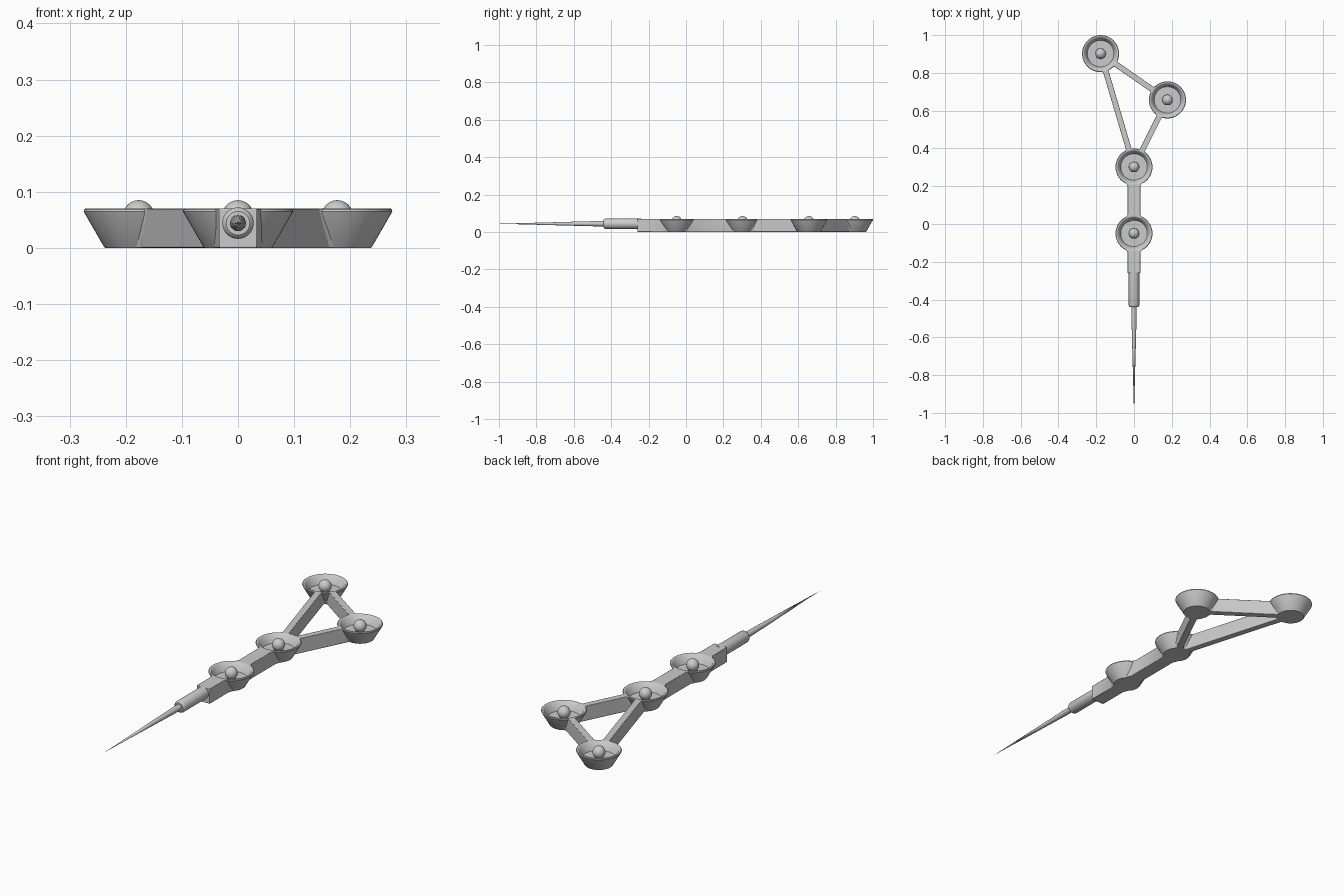
import bpy, bmesh, math
from mathutils import Vector, Matrix

if "Cube" in bpy.data.objects:
    bpy.data.objects.remove(bpy.data.objects["Cube"])

RIM_R, BASE_R, TOP = 0.098, 0.062, 0.07


def finish(bm, name, angle=35):
    bmesh.ops.remove_doubles(bm, verts=bm.verts, dist=1e-5)
    bmesh.ops.recalc_face_normals(bm, faces=bm.faces)
    me = bpy.data.meshes.new(name)
    bm.to_mesh(me)
    bm.free()
    ob = bpy.data.objects.new(name, me)
    bpy.context.collection.objects.link(ob)
    bpy.ops.object.select_all(action='DESELECT')
    ob.select_set(True)
    bpy.context.view_layer.objects.active = ob
    bpy.ops.object.shade_smooth_by_angle(angle=math.radians(angle))
    return ob


def lathe(name, profile, matrix, seg=48):
    """Revolve (radius, height) points about z, then place with matrix."""
    bm = bmesh.new()
    vs = [bm.verts.new((r, 0, h)) for r, h in profile]
    es = [bm.edges.new(p) for p in zip(vs, vs[1:])]
    bmesh.ops.spin(bm, geom=vs + es, cent=(0, 0, 0), axis=(0, 0, 1),
                   angle=math.tau, steps=seg)
    bmesh.ops.remove_doubles(bm, verts=bm.verts, dist=1e-5)
    bm.transform(matrix)
    return finish(bm, name)


def bar(name, a, b, half, flare, end_cup=True):
    """Full-height bar between two cups; ends flare and follow the cup wall."""
    a, b = Vector(a), Vector(b)
    length = (b - a).length
    d = (b - a).normalized()
    n = Vector((-d.y, d.x))
    rows = []
    for z, r in ((0, BASE_R - 0.004), (TOP, RIM_R - 0.005)):
        wide = min(half + flare, r * 0.9)
        edge = math.sqrt(r * r - wide * wide)
        neck = r + flare * 0.8
        start = [(neck, half), (edge, wide), (r, 0), (edge, -wide), (neck, -half)]
        if end_cup:
            stop = [(length - u, -w) for u, w in start]
        else:
            stop = [(length, -half), (length, half)]
        rows.append([(a + d * u + n * w, z) for u, w in start + stop])
    bm = bmesh.new()
    low, high = [[bm.verts.new((p.x, p.y, z)) for p, z in row] for row in rows]
    bm.faces.new(low)
    bm.faces.new(high)
    for i in range(len(low)):
        j = (i + 1) % len(low)
        bm.faces.new((low[i], low[j], high[j], high[i]))
    ob = finish(bm, name, 30)
    bev = ob.modifiers.new("soft_edges", 'BEVEL')
    bev.width, bev.segments, bev.limit_method = 0.002, 2, 'ANGLE'
    return ob


# Tracking marker cups with ball and post
cups = [(0, -0.05), (0, 0.302), (0.177, 0.657), (-0.177, 0.902)]
cup_profile = [(0, 0), (BASE_R - 0.002, 0), (BASE_R, 0.002), (0.096, 0.061),
               (RIM_R, 0.065), (0.0975, 0.068), (0.095, TOP), (0.089, TOP),
               (0.086, 0.068), (0.070, 0.032), (0, 0.032)]
post_profile = [(0, 0.028), (0.018, 0.028), (0.018, 0.036), (0.012, 0.040), (0.012, 0.055), (0, 0.055)]
ball_r = 0.028
ball_profile = [(ball_r * math.sin(t * math.pi / 12),
                 0.057 - ball_r * math.cos(t * math.pi / 12)) for t in range(13)]
for i, (x, y) in enumerate(cups):
    m = Matrix.Translation((x, y, 0))
    lathe(f"marker_cup_{i}", cup_profile, m)
    lathe(f"marker_post_{i}", post_profile, m, 16)
    lathe(f"marker_ball_{i}", ball_profile, m, 24)

# Frame bars
bar("neck_bar", cups[0], cups[1], 0.034, 0.012)
bar("right_strut", cups[1], cups[2], 0.015, 0.010)
bar("left_strut", cups[1], cups[3], 0.015, 0.010)
bar("back_strut", cups[2], cups[3], 0.015, 0.010)
bar("handle_block", cups[0], (0, -0.26), 0.034, 0.012, end_cup=False)

# Sleeve and needle, pointing along -y
forward = Matrix.Translation((0, 0, 0.044)) @ Matrix.Rotation(math.pi / 2, 4, 'X')
lathe("needle_sleeve", [(0, 0.24), (0.028, 0.24), (0.028, 0.43), (0.026, 0.436),
                        (0.021, 0.44), (0, 0.44)], forward, 32)
lathe("needle", [(0, 0.42), (0.0145, 0.42), (0.0135, 0.50), (0.0095, 0.65), (0, 1.0)],
      forward, 20)
